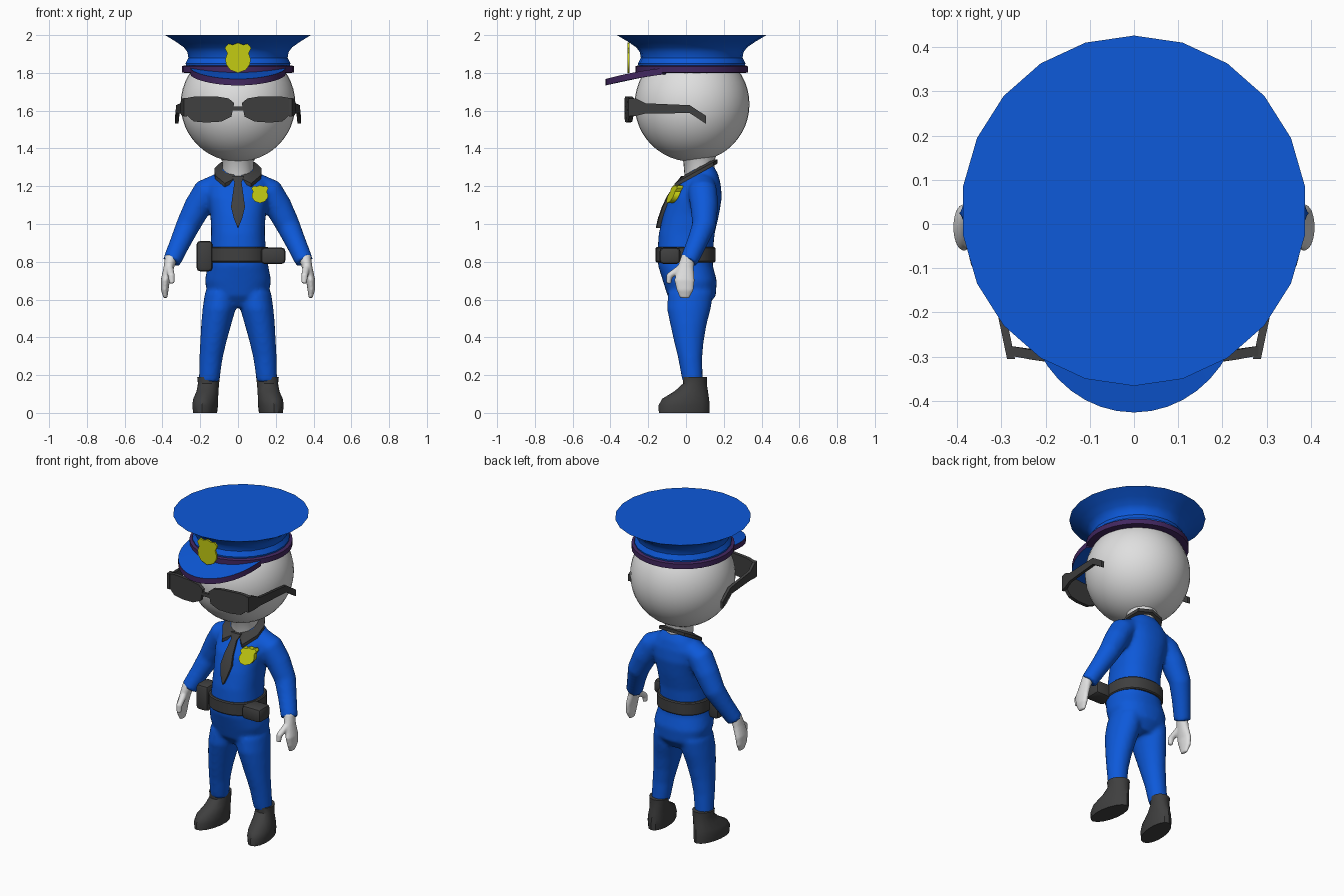
import bpy, bmesh, math
from mathutils import Vector

if "Cube" in bpy.data.objects:
    bpy.data.objects.remove(bpy.data.objects["Cube"])


def material(name, rgb):
    m = bpy.data.materials.new(name)
    m.diffuse_color = (*rgb, 1)
    m.use_nodes = True
    m.node_tree.nodes["Principled BSDF"].inputs["Base Color"].default_value = m.diffuse_color
    return m


BLUE = material("uniform blue", (0.004, 0.1, 0.7))
DARK = material("dark grey", (0.05, 0.05, 0.05))
SKIN = material("pale grey", (0.74, 0.74, 0.74))
GOLD = material("badge yellow", (0.55, 0.6, 0.006))
PURPLE = material("trim purple", (0.055, 0.02, 0.115))


def loft(bm, rings, closed=False):
    """Skin a list of equal-length point rings, with end caps unless closed."""
    vs = [[bm.verts.new(p) for p in r] for r in rings]
    n = len(vs[0])
    pairs = list(zip(vs, vs[1:])) + ([(vs[-1], vs[0])] if closed else [])
    for a, b in pairs:
        for i in range(n):
            j = (i + 1) % n
            bm.faces.new((a[i], a[j], b[j], b[i]))
    if not closed:
        bm.faces.new(vs[0])
        bm.faces.new(vs[-1][::-1])


def finish(name, bm, *mats, angle=35, voxel=0, smooth=5):
    bmesh.ops.recalc_face_normals(bm, faces=bm.faces)
    me = bpy.data.meshes.new(name)
    bm.to_mesh(me)
    bm.free()
    for m in mats:
        me.materials.append(m)
    me.shade_smooth()
    me.set_sharp_from_angle(angle=math.radians(angle))
    ob = bpy.data.objects.new(name, me)
    bpy.context.collection.objects.link(ob)
    if voxel:  # fuse overlapping shells into one soft skin
        r = ob.modifiers.new("fuse", 'REMESH')
        r.mode, r.voxel_size, r.use_smooth_shade = 'VOXEL', voxel, True
        s = ob.modifiers.new("soften", 'SMOOTH')
        s.factor, s.iterations = 0.5, smooth
    return ob


def part(name, rings, mat, **kw):
    bm = bmesh.new()
    loft(bm, rings)
    return finish(name, bm, mat, **kw)


def ellipse(c, rx, ry, n=24, power=2.0, up=None):
    """Horizontal (or up-facing) superellipse ring, first point at the back."""
    pts = []
    q = Vector((0, 0, 1)).rotation_difference(Vector(up)) if up else None
    for i in range(n):
        t = 2 * math.pi * i / n
        s, k = math.sin(t), math.cos(t)
        p = Vector((rx * math.copysign(abs(s) ** (2 / power), s),
                    ry * math.copysign(abs(k) ** (2 / power), k), 0))
        pts.append(Vector(c) + (q @ p if q else p))
    return pts


def tube(path, side=1):
    """Round limb; path rows are x, y, z, rx, ry, listed upwards."""
    ps = [Vector((side * r[0], r[1], r[2])) for r in path]
    rings = []
    for i, r in enumerate(path):
        d = ps[min(i + 1, len(ps) - 1)] - ps[max(i - 1, 0)]
        rings.append(ellipse(ps[i], r[3], r[4], 16, up=d))
    return rings


def rounded_box(name, centre, size, bevel, mat):
    bm = bmesh.new()
    bmesh.ops.create_cube(bm, size=1)
    for v in bm.verts:
        v.co = Vector(centre) + Vector(a * b for a, b in zip(v.co, size))
    if bevel:
        bmesh.ops.bevel(bm, geom=bm.edges[:], offset=bevel, segments=2, profile=0.5, affect='EDGES')
    finish(name, bm, mat, angle=40)


# Uniform: torso, trouser legs and sleeves fused together
TORSO = [(.56, .03, .09, .08), (.62, .03, .16, .128), (.70, .02, .176, .143),
         (.78, -.003, .160, .145), (.86, -.004, .148, .147), (.95, .004, .142, .148),
         (1.05, .027, .146, .148), (1.14, .05, .160, .140), (1.21, .072, .162, .112),
         (1.265, .085, .115, .085), (1.31, .09, .075, .055)]
LEG = [(.153, .035, .165, .054, .054), (.143, .022, .29, .062, .064), (.13, .015, .38, .070, .079),
       (.115, .013, .47, .080, .097), (.10, .015, .55, .088, .116), (.09, .025, .64, .085, .12)]
ARM = [(.352, .013, .80, .049, .049), (.307, .058, .90, .055, .055), (.266, .095, .99, .064, .064),
       (.215, .097, 1.09, .072, .074), (.165, .088, 1.17, .076, .078), (.10, .085, 1.21, .06, .07)]
bm = bmesh.new()
loft(bm, [ellipse((0, y, z), rx, ry, 32, 2.3) for z, y, rx, ry in TORSO])
for s in (1, -1):
    loft(bm, [ellipse((s * x, y, z), rx, ry) for x, y, z, rx, ry in LEG])
    loft(bm, tube(ARM, s))
finish("uniform", bm, BLUE, voxel=0.012)

# Hands and boots
HAND = [(.384, -.008, .608, .010, .025), (.388, -.005, .65, .020, .045), (.385, -.008, .70, .024, .054),
        (.368, -.002, .765, .027, .044), (.352, .010, .83, .034, .034)]
THUMB = [(.350, -.092, .685, .014, .014), (.352, -.088, .725, .018, .018), (.362, -.03, .765, .02, .02)]
BOOT = [(0, .168, -.010, .062, .134), (.04, .168, -.010, .067, .135), (.075, .166, -.002, .065, .124),
        (.115, .160, .028, .058, .088), (.155, .157, .047, .056, .063), (.19, .157, .047, .060, .064)]
for s, tag in ((1, "left"), (-1, "right")):
    bm = bmesh.new()
    loft(bm, tube(HAND, s))
    loft(bm, tube(THUMB, s))
    finish(tag + "_hand", bm, SKIN, voxel=0.006, smooth=3)
    rings = [ellipse((s * x, y, z), rx, ry, 16) for z, x, y, rx, ry in BOOT]
    for r in rings:  # turn the toes out
        for p in r:
            p.x += s * .12 * (.04 - p.y)
    part(tag + "_boot", rings, DARK)

# Head and neck
bm = bmesh.new()
bmesh.ops.create_uvsphere(bm, u_segments=40, v_segments=24, radius=.304)
bmesh.ops.translate(bm, verts=bm.verts, vec=(0, .032, 1.634))
finish("head", bm, SKIN)
part("neck", [ellipse((0, .075, 1.22), .085, .08), ellipse((0, .068, 1.33), .082, .082),
              ellipse((0, .055, 1.38), .11, .11)], SKIN)

# Belt with two pouches
part("belt", [ellipse((0, -.002, z), .157 + e, .153 + e, 32, 2.3)
              for z, e in ((.797, 0), (.803, .006), (.872, .006), (.878, 0))], DARK)
rounded_box("belt_pouch", (.186, -.085, .832), (.13, .11, .087), .02, DARK)
rounded_box("belt_holder", (-.177, -.06, .83), (.085, .11, .162), .02, DARK)

# Collar: flat sloping strip with pointed front flaps (outer xy, inner xy)
HALF = [(.02, -.015, .018, -.005), (.07, -.06, .035, .0), (.122, .02, .068, .03), (.125, .085, .08, .075),
        (.09, .145, .055, .125), (0, .168, 0, .145)]
strip = HALF + [(-a, b, -c, d) for a, b, c, d in HALF[-2::-1]]


def collar_z(y, lift):
    return 1.238 + .55 * y + lift


part("collar", [[(a, b, collar_z(b, -.01)), (a, b, collar_z(b, .01)),
                 (c, d, collar_z(d, .026)), (c, d, collar_z(d, -.01))] for a, b, c, d in strip], DARK)

# Tie
TIE = [(1.255, -.018, .034), (1.22, -.042, .019), (1.15, -.092, .029), (1.09, -.120, .037),
       (1.03, -.141, .022), (.98, -.152, .002)]
part("tie", [[(-w, y + .02, z), (-w, y - .003, z), (0, y - .008, z), (w, y - .003, z), (w, y + .02, z)]
             for z, y, w in TIE], DARK, angle=25)

# Shield badges on cap and chest
SHIELD = [(0, -.5), (.3, -.4), (.46, -.2), (.47, -.02), (.4, .15), (.5, .33), (.36, .47), (.2, .43), (0, .5)]
outline = SHIELD + [(-u, v) for u, v in SHIELD[-2:0:-1]]


def badge(name, c, w, h, depth, lean, yaw):
    part(name, [[(c[0] + u * w, c[1] + d + v * h * lean + u * w * yaw, c[2] + v * h) for u, v in outline]
                for d in (0, depth)], GOLD)


badge("cap_badge", (0, -.311, 1.88), .14, .16, .012, 0, 0)
badge("chest_badge", (.116, -.077, 1.158), .09, .095, .03, .45, .35)

# Sunglasses: two lenses, bridge and bent side arms
LENS = [(.02, 1.64), (.05, 1.665), (.11, 1.675), (.23, 1.675), (.282, 1.665), (.282, 1.585),
        (.235, 1.543), (.17, 1.537), (.09, 1.542), (.035, 1.568)]
TEMPLE = [(.278, -.305, 1.618, .048), (.287, -.262, 1.618, .045), (.297, -.215, 1.612, .027),
          (.318, .02, 1.608, .021), (.324, .105, 1.552, .021)]
for s, tag in ((1, "left"), (-1, "right")):
    part(tag + "_lens", [[(s * x, -.326 + d + .36 * x * x, z) for x, z in LENS] for d in (0, .022)], DARK)
    part(tag + "_temple", [[(s * (x + a * .009), y, z + b * h) for a, b in ((-1, -1), (1, -1), (1, 1), (-1, 1))]
                           for x, y, z, h in TEMPLE], DARK)
rounded_box("glasses_bridge", (0, -.316, 1.612), (.06, .016, .022), 0, DARK)

# Cap crown, trim ring and visor
CROWN = [(.275, 1.81), (.283, 1.85), (.268, 1.88), (.273, 1.91), (.292, 1.935), (.335, 1.965), (.394, 2.0)]
part("cap_crown", [ellipse((0, .03, z), r * .99, r * 1.005, 22) for r, z in CROWN], BLUE)
part("cap_trim", [ellipse((0, .03, z), r, r, 32)
                  for r, z in ((.284, 1.80), (.297, 1.803), (.297, 1.835), (.284, 1.84))], PURPLE)

rings = []
for i in range(25):
    t = math.radians(-58 + 116 * i / 24)
    out = .293 + .163 * math.cos(1.5 * t) ** 1.25
    ring = []
    for r, dz in ((.255, 0), (out, 0), (out, -.034), (.255, -.034)):
        x, y = r * math.sin(t), .03 - r * math.cos(t)
        ring.append((x, y, 1.838 - .07 * ((.1 - y) / .525) ** 2 + dz))
    rings.append(ring)
bm = bmesh.new()
loft(bm, rings)
bm.normal_update()
for f in bm.faces:  # purple rim, blue above and below
    f.material_index = 1 if abs(f.normal.z) < .6 else 0
finish("cap_visor", bm, BLUE, PURPLE)
